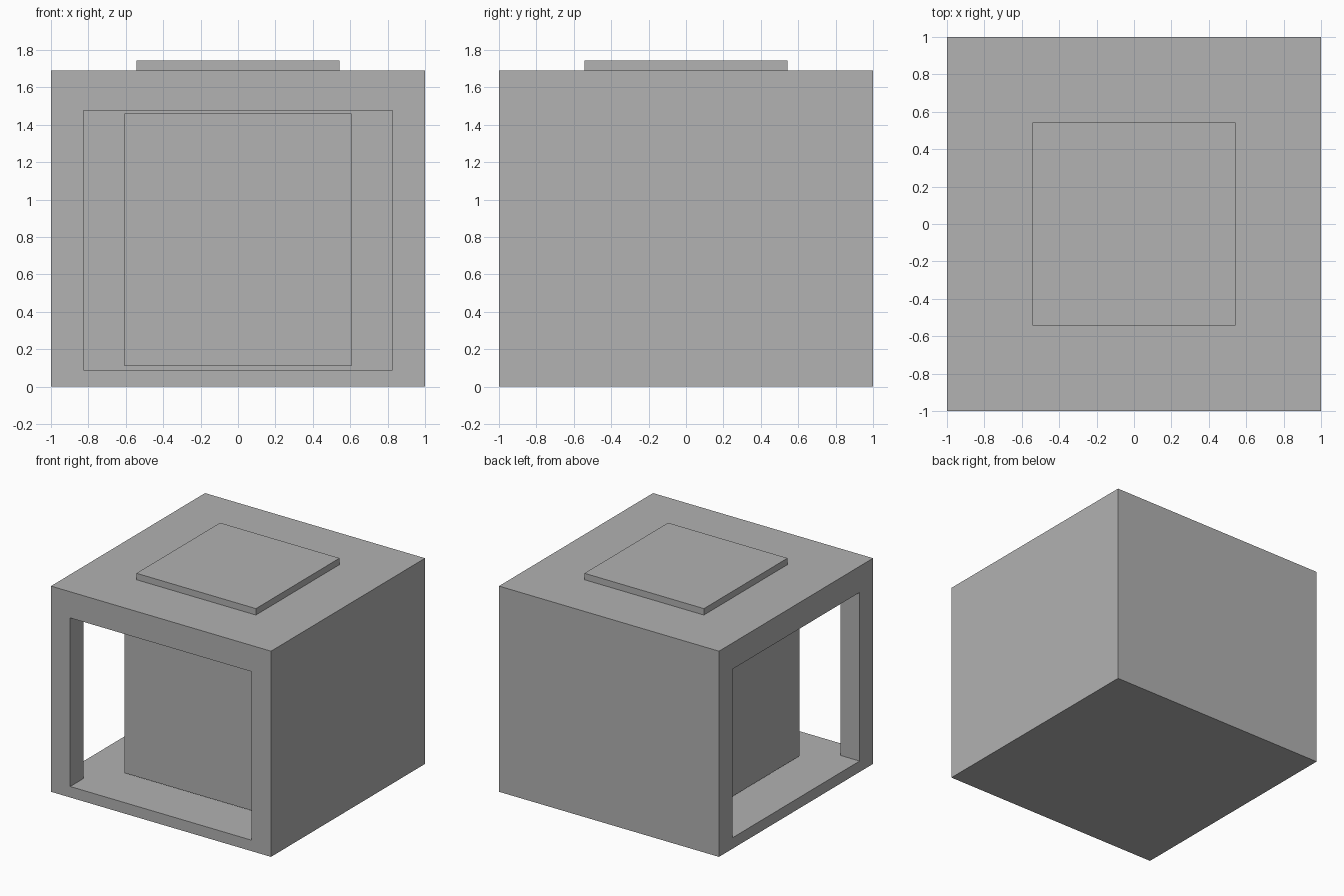
import bpy
import bmesh
from mathutils import Vector

cube = bpy.data.objects.get("Cube")
if cube:
    bpy.data.objects.remove(cube, do_unlink=True)

grey = bpy.data.materials.new("plain grey")
grey.use_nodes = True
colour = (0.445, 0.445, 0.445, 1.0)
grey.diffuse_color = colour
grey.node_tree.nodes["Principled BSDF"].inputs["Base Color"].default_value = colour


def prism(name, outline, bottom, top):
    """Extrude a flat outline from one height to another."""
    bm = bmesh.new()
    base = bm.faces.new([bm.verts.new((x, y, bottom)) for x, y in outline])
    side = bmesh.ops.extrude_face_region(bm, geom=[base], use_keep_orig=True)
    raised = [v for v in side["geom"] if isinstance(v, bmesh.types.BMVert)]
    bmesh.ops.translate(bm, verts=raised, vec=Vector((0, 0, top - bottom)))
    bmesh.ops.recalc_face_normals(bm, faces=bm.faces)
    mesh = bpy.data.meshes.new(name)
    bm.to_mesh(mesh)
    bm.free()
    mesh.materials.append(grey)
    obj = bpy.data.objects.new(name, mesh)
    bpy.context.collection.objects.link(obj)
    return obj


def square(half):
    return [(-half, -half), (half, -half), (half, half), (-half, half)]


# Outer shell with a square roof cap and an inner block
shell = prism("outer_shell", square(1.0), 0.0, 1.69)
prism("roof_cap", square(0.543), 1.69, 1.743)
prism("inner_block", square(0.607), 0.11, 1.46)

# Room that opens through the front and one side, leaving a corner post
r, out = 0.825, 1.2
room = [(-out, -r), (-r, -r), (-r, -out), (r, -out), (r, r), (-out, r)]
cutter = prism("room_cutter", room, 0.09, 1.475)
cutter.hide_render = True

cut = shell.modifiers.new("room", "BOOLEAN")
cut.operation = "DIFFERENCE"
cut.solver = "EXACT"
cut.object = cutter
bpy.context.view_layer.objects.active = shell
bpy.ops.object.modifier_apply(modifier=cut.name)
bpy.data.objects.remove(cutter, do_unlink=True)
